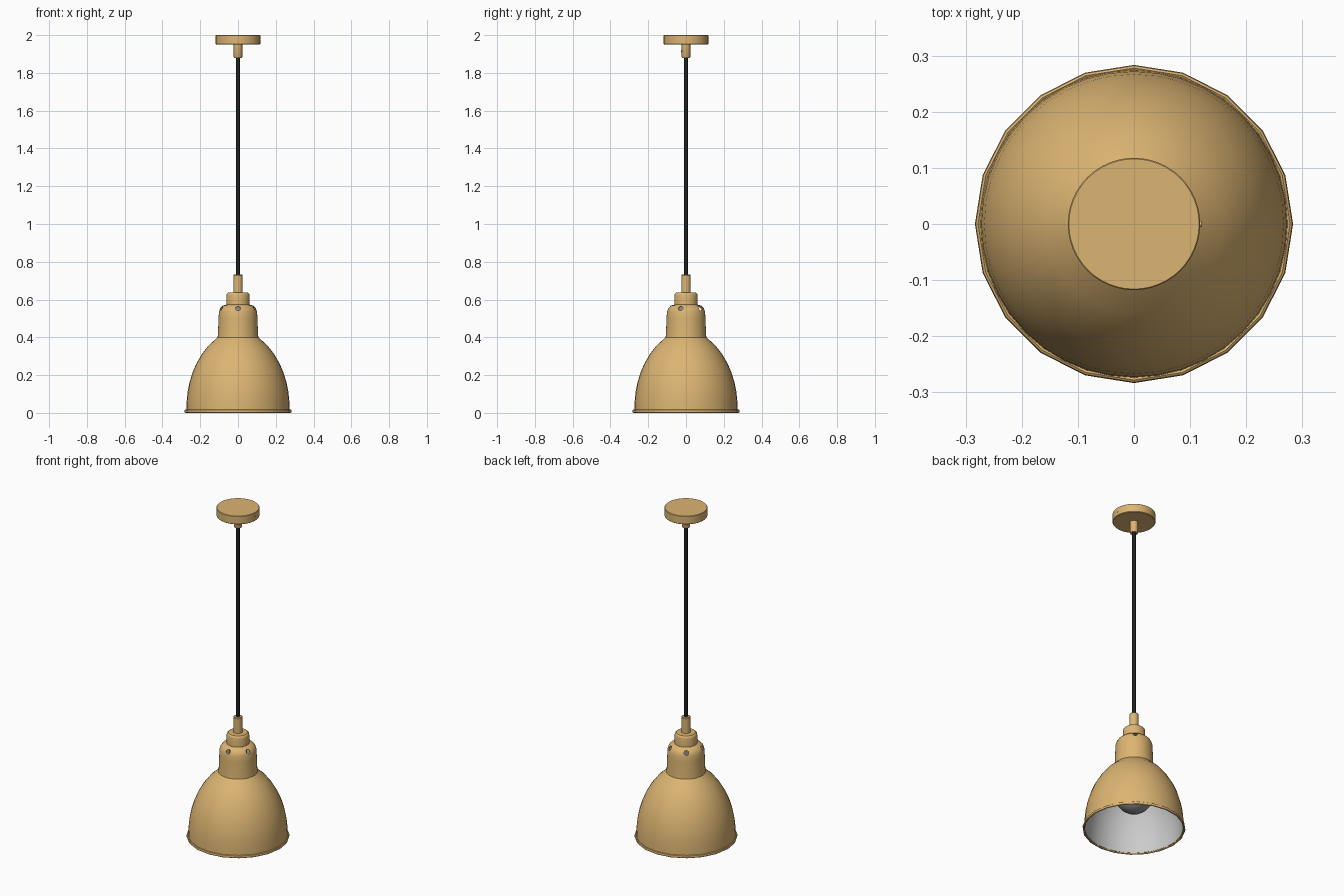
import bpy, bmesh, math
from mathutils import Matrix, Vector

if "Cube" in bpy.data.objects:
    bpy.data.objects.remove(bpy.data.objects["Cube"])


def material(name, rgb):
    m = bpy.data.materials.new(name)
    m.diffuse_color = (*rgb, 1)
    m.use_nodes = True
    m.node_tree.nodes["Principled BSDF"].inputs["Base Color"].default_value = m.diffuse_color
    return m


BRASS = material("brass", (0.72, 0.46, 0.17))
BLACK = material("black_cord", (0.015, 0.015, 0.015))
WHITE = material("white_lining", (0.62, 0.62, 0.62))
GREY = material("grey", (0.3, 0.3, 0.3))


def finish(bm, name, mat):
    mesh = bpy.data.meshes.new(name)
    bm.to_mesh(mesh)
    bm.free()
    ob = bpy.data.objects.new(name, mesh)
    bpy.context.collection.objects.link(ob)
    if mat:
        mesh.materials.append(mat)
    return ob


def smooth(ob, angle=35):
    bpy.ops.object.select_all(action='DESELECT')
    ob.select_set(True)
    bpy.context.view_layer.objects.active = ob
    bpy.ops.object.shade_smooth_by_angle(angle=math.radians(angle))


def lathe(name, profile, segs, mat, loop=False, caps=True):
    """Revolve (radius, z) points, listed bottom to top, about z."""
    bm = bmesh.new()
    rings = [[bm.verts.new((r * math.cos(2 * math.pi * i / segs),
                            r * math.sin(2 * math.pi * i / segs), z))
              for i in range(segs)] for r, z in profile]
    pairs = list(zip(rings, rings[1:])) + ([(rings[-1], rings[0])] if loop else [])
    for a, b in pairs:
        for i in range(segs):
            j = (i + 1) % segs
            bm.faces.new((a[i], a[j], b[j], b[i]))
    if caps and not loop:
        bm.faces.new(rings[0][::-1])
        bm.faces.new(rings[-1])
    ob = finish(bm, name, mat)
    smooth(ob)
    return ob


def radial_pins(name, r, depth, dist, z, angles, tilt=0, mat=None):
    """Small cylinders pointing outwards from the axis."""
    bm = bmesh.new()
    for a in angles:
        a = math.radians(a)
        d = Vector((math.cos(a) * math.cos(tilt), math.sin(a) * math.cos(tilt), math.sin(tilt)))
        pos = Vector((math.cos(a) * dist, math.sin(a) * dist, z))
        bmesh.ops.create_cone(bm, cap_ends=True, segments=16, radius1=r, radius2=r, depth=depth,
                              matrix=Matrix.Translation(pos) @ d.to_track_quat('Z', 'Y').to_matrix().to_4x4())
    return finish(bm, name, mat)


# Bell shade with white lining and five vent holes
shade = lathe("shade", [
    (0.274, 0.008), (0.272, 0.06), (0.267, 0.11), (0.257, 0.16), (0.242, 0.21),
    (0.221, 0.26), (0.192, 0.31), (0.156, 0.357), (0.108, 0.4), (0.106, 0.42),
    (0.103, 0.5), (0.101, 0.535), (0.095, 0.553), (0.08, 0.568), (0.05, 0.576)],
    40, BRASS, caps=False)
shade.data.materials.append(WHITE)
solid = shade.modifiers.new("thickness", 'SOLIDIFY')
solid.thickness = 0.005
solid.offset = -1
solid.material_offset = 1
cutter = radial_pins("vent_cutter", 0.013, 0.06, 0.092, 0.552,
                     [-90 + 72 * i for i in range(5)], math.radians(25))
cutter.hide_render = True
cut = shade.modifiers.new("vents", 'BOOLEAN')
cut.operation = 'DIFFERENCE'
cut.object = cutter
cut.solver = 'EXACT'
bpy.context.view_layer.objects.active = shade
for m in ("thickness", "vents"):
    bpy.ops.object.modifier_apply(modifier=m)
bpy.data.objects.remove(cutter)
smooth(shade)

# Rolled rim, faceted into twenty sides
lathe("rim", [(0.278 + 0.0055 * math.cos(math.pi * k / 4),
               0.009 + 0.009 * math.sin(math.pi * k / 4)) for k in range(8)], 20, BRASS, loop=True)

# Cap and cord grip above the shade
lathe("cap", [(0.062, 0.565), (0.062, 0.622), (0.06, 0.63), (0.053, 0.637), (0.04, 0.638)], 32, BRASS)
lathe("lower_grip", [(0.025, 0.63), (0.025, 0.728), (0.022, 0.732)], 24, BRASS)

# Cord
lathe("cord", [(0.01, 0.72), (0.01, 1.9)], 16, BLACK)

# Ceiling canopy, upper grip and their screws
lathe("upper_grip", [(0.021, 1.88), (0.023, 1.884), (0.023, 1.955)], 24, BRASS)
lathe("canopy", [(0.115, 1.949), (0.118, 1.952), (0.118, 1.998), (0.116, 2.0)], 48, BRASS)
radial_pins("canopy_screw", 0.005, 0.01, 0.115, 1.975, [0], mat=BRASS)
radial_pins("grip_screw", 0.006, 0.01, 0.0205, 1.915, [-90], mat=BRASS)

# Socket and globe bulb inside the shade
lathe("socket", [(0.05, 0.39), (0.05, 0.57)], 24, GREY)
globe = [(0.108 * math.sin(t), 0.22 - 0.108 * math.cos(t))
         for t in [math.radians(a) for a in (2, 15, 30, 45, 60, 75, 90, 105, 120, 135)]]
lathe("bulb", globe + [(0.058, 0.325), (0.045, 0.36), (0.042, 0.4)], 32, GREY)
